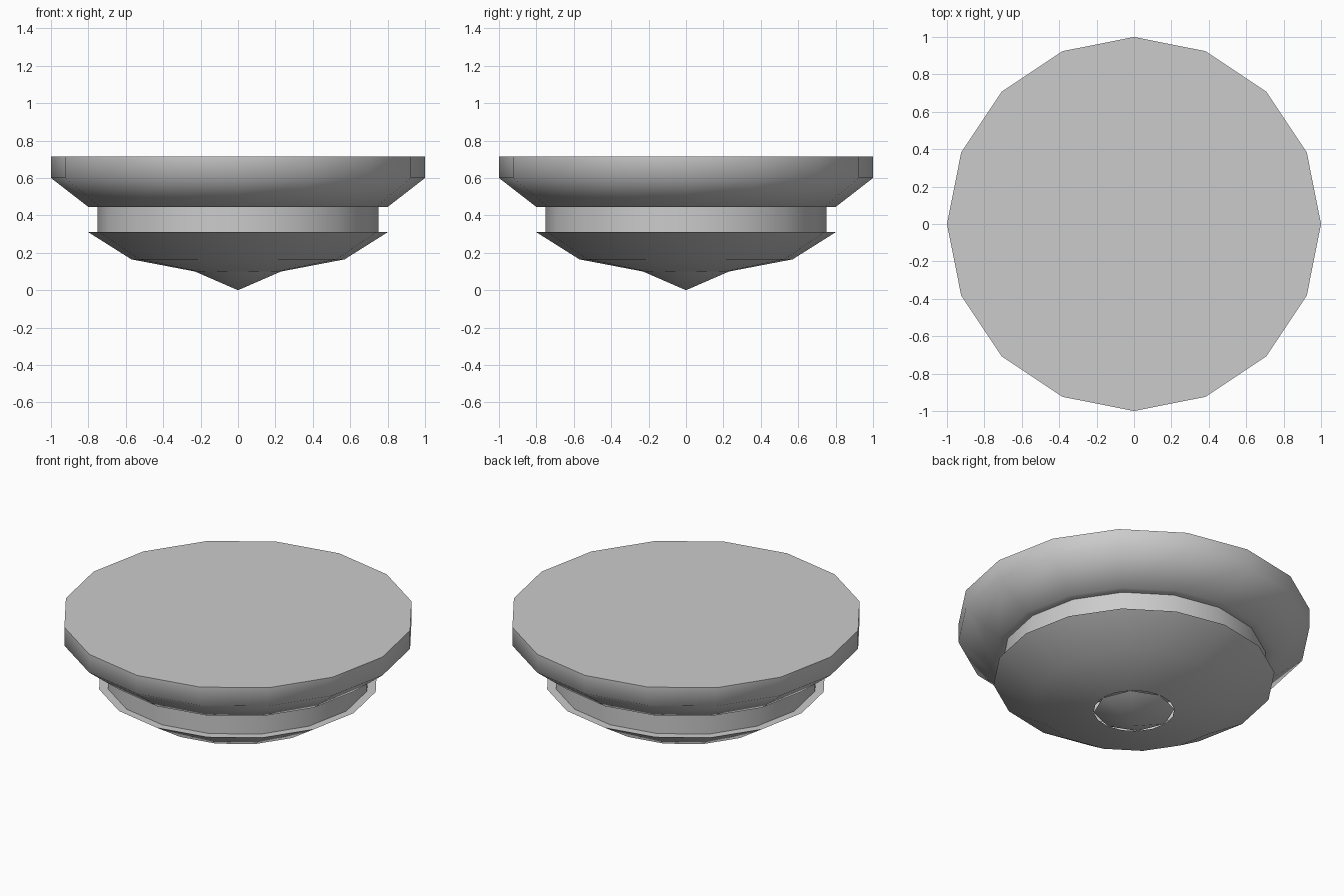
import bpy, bmesh, math

if "Cube" in bpy.data.objects:
    bpy.data.objects.remove(bpy.data.objects["Cube"])

grey = bpy.data.materials.new("light grey")
grey.diffuse_color = (0.6, 0.6, 0.6, 1)
grey.use_nodes = True
grey.node_tree.nodes["Principled BSDF"].inputs["Base Color"].default_value = grey.diffuse_color


def lathe(name, profile, sides):
    """Revolve (radius, z) points, listed bottom to top; radius 0 closes to a point."""
    bm = bmesh.new()
    rings = []
    for r, z in profile:
        if r == 0:
            rings.append([bm.verts.new((0, 0, z))] * sides)
        else:
            rings.append([bm.verts.new((r * math.cos(math.tau * i / sides),
                                        r * math.sin(math.tau * i / sides), z))
                          for i in range(sides)])
    for low, high in zip(rings, rings[1:]):
        for i in range(sides):
            j = (i + 1) % sides
            corners = [low[i], low[j], high[j], high[i]]
            bm.faces.new(list(dict.fromkeys(corners)))
    # flat lid on a wide last ring
    if name == "upper_plate":
        bm.faces.new(rings[-1])
    mesh = bpy.data.meshes.new(name)
    bm.to_mesh(mesh)
    bm.free()
    mesh.materials.append(grey)
    obj = bpy.data.objects.new(name, mesh)
    bpy.context.collection.objects.link(obj)
    bpy.context.view_layer.objects.active = obj
    obj.select_set(True)
    bpy.ops.object.shade_smooth_by_angle(angle=math.radians(60))
    obj.select_set(False)
    return obj


# pointed tip, with half as many sides as the bowl
lathe("pointed_tip", [(0, 0), (0.23, 0.1)], 8)
# shallow bowl with a flat ledge, open at the tip
lathe("lower_bowl", [(0.23, 0.1), (0.57, 0.165), (0.8, 0.31), (0.75, 0.31)], 16)
# recessed collar
lathe("collar", [(0.75, 0.31), (0.75, 0.445)], 16)
# wide plate with a bevelled underside and flat top
lathe("upper_plate", [(0.75, 0.445), (0.8, 0.445), (1, 0.6), (1, 0.715)], 16)
